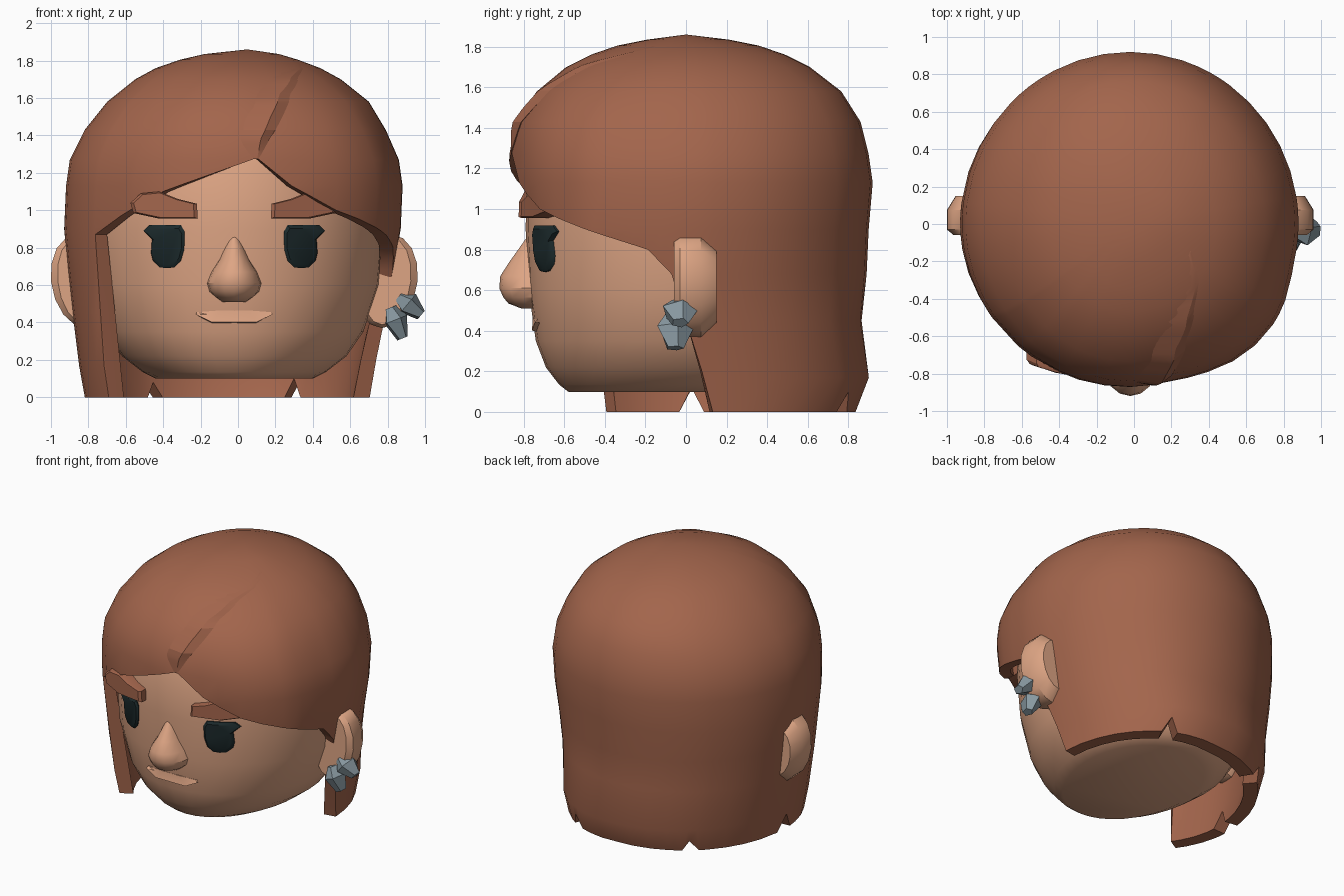
import bpy, bmesh, math
from mathutils import Vector

if "Cube" in bpy.data.objects:
    bpy.data.objects.remove(bpy.data.objects["Cube"])

CX = -0.02  # symmetry plane of the face


def material(name, rgb):
    m = bpy.data.materials.new(name)
    m.diffuse_color = (*rgb, 1)
    m.use_nodes = True
    m.node_tree.nodes["Principled BSDF"].inputs["Base Color"].default_value = m.diffuse_color
    return m


SKIN = material("skin", (0.73, 0.376, 0.231))
HAIR = material("auburn hair", (0.365, 0.13, 0.072))
EYE = material("dark eye", (0.0116, 0.0232, 0.0252))
METAL = material("grey crystal", (0.246, 0.314, 0.352))


def make(name, verts, faces, mat, angle=35):
    me = bpy.data.meshes.new(name)
    me.from_pydata([tuple(v) for v in verts], [], faces)
    me.materials.append(mat)
    bm = bmesh.new()
    bm.from_mesh(me)
    bmesh.ops.remove_doubles(bm, verts=bm.verts, dist=1e-4)
    bmesh.ops.recalc_face_normals(bm, faces=bm.faces)
    bm.to_mesh(me)
    bm.free()
    ob = bpy.data.objects.new(name, me)
    bpy.context.collection.objects.link(ob)
    bpy.ops.object.select_all(action='DESELECT')
    ob.select_set(True)
    bpy.context.view_layer.objects.active = ob
    if angle:
        bpy.ops.object.shade_smooth_by_angle(angle=math.radians(angle))
    return ob


def loft(name, rings, mat, angle=35):
    """Skin closed rings of equal length and cap both ends."""
    n = len(rings[0])
    verts = [p for r in rings for p in r]
    faces = [(k * n + i, k * n + (i + 1) % n, (k + 1) * n + (i + 1) % n, (k + 1) * n + i)
             for k in range(len(rings) - 1) for i in range(n)]
    faces += [tuple(range(n)), tuple(range(len(verts) - n, len(verts)))]
    return make(name, verts, faces, mat, angle)


def lookup(table, z):
    if z <= table[0][0]:
        return table[0][1:]
    for a, b in zip(table, table[1:]):
        if z <= b[0]:
            t = (z - a[0]) / (b[0] - a[0])
            return [p + (q - p) * t for p, q in zip(a[1:], b[1:])]
    return table[-1][1:]


# Head: z, half width, front depth, back depth
HEAD = [(0.10, .42, .58, .50), (0.135, .49, .625, .60), (0.22, .60, .69, .66),
        (0.35, .69, .74, .70), (0.60, .775, .775, .75), (0.90, .80, .79, .78),
        (1.25, .79, .785, .80), (1.50, .66, .66, .68), (1.66, .42, .42, .45)]


def head_point(a, z):
    w, f, b = lookup(HEAD, z)
    c = math.cos(a)
    return (CX + w * math.sin(a), -c * (f if c > 0 else b), z)


loft("head", [[head_point(math.tau * i / 36, row[0]) for i in range(36)] for row in HEAD], SKIN, 40)


def face_point(x, z, off):
    """Point on the front of the head, x measured from the symmetry plane."""
    w, f, _ = lookup(HEAD, z)
    return (CX + x, -f * math.sqrt(max(0, 1 - (x / w) ** 2)) - off, z)


def face_patch(name, outline, steps, mat, side=1, angle=35, flare=0):
    """Raised patch on the face; flare lifts it more towards the temple."""
    cx = sum(p[0] for p in outline) / len(outline)
    cz = sum(p[1] for p in outline) / len(outline)
    rings = []
    for s, off in steps:
        pts = [(cx + (x - cx) * s, cz + (z - cz) * s) for x, z in outline]
        rings.append([face_point(side * x, z, off + (flare * x * x if off > 0 else 0)) for x, z in pts])
    return loft(name, rings, mat, angle)


# Eyes and brows, mirrored
eye = [(.265, .885), (.285, .92), (.36, .92), (.455, .92), (.485, .89), (.44, .845), (.445, .77),
       (.435, .73), (.40, .695), (.36, .69), (.32, .695), (.285, .73), (.268, .79)]
brow = [(.195, .955), (.20, 1.035), (.30, 1.06), (.40, 1.10), (.50, 1.09),
        (.555, 1.04), (.54, .985), (.40, .955)]
for side, label, flare in ((-1, "left", .42), (1, "right", .2)):
    face_patch(label + "_eye", eye, [(1, -.02), (1, .008), (.85, .02)], EYE, side)
    face_patch(label + "_brow", brow, [(1, -.03), (1, .03), (.9, .045)], HAIR, side, 30, flare)

# Nose: z, half width, front y
nose = []
for z, w, y in ((.86, .025, -.785), (.81, .05, -.82), (.74, .08, -.87), (.67, .125, -.915),
                (.61, .148, -.92), (.565, .135, -.90), (.535, .10, -.875), (.51, .065, -.81)):
    nose.append([(CX + w * math.cos(a), -.74 + (y + .74) * math.sin(a), z)
                 for a in (math.pi * i / 8 for i in range(9))])
loft("nose", nose, SKIN, 32)

# Lower lip: a wedge whose lit side faces up and forward
lip_rings = []
for ends, mid, z0, z1, off in ((.20, .07, .455, .465, -.04), (.20, .07, .455, .465, .003),
                               (.205, .12, .443, .402, .022), (.195, .11, .438, .388, -.03)):
    lip_rings.append([face_point(x, z, off) for x, z in ((-ends, z0), (-mid, z1), (mid, z1), (ends, z0))])
loft("lip", lip_rings, SKIN, 20)

# Ears: bevelled in front, bowed back
for side, label in ((-1, "left"), (1, "right")):
    rings = []
    for s, y in ((.78, -.06), (1, -.03), (1, .075), (.72, .15)):
        rings.append([])
        for i in range(16):
            a = math.tau * i / 16
            dx, dz = .165 * math.cos(a) * s, .25 * math.sin(a) * (s if y > 0 else s ** .3)
            rings[-1].append((CX + side * (.815 + dx + .10 * dz), y, .62 + dz))
    loft(label + "_ear", rings, SKIN, 35)


# Earring crystals: faceted, tapered five-sided stones, wider front to back
def crystal(name, start, end, thin, wide):
    p, q = Vector(start), Vector(end)
    d = (q - p).normalized()
    u, v = d.cross(Vector((0, 1, 0))).normalized(), Vector((0, 1, 0))
    rings = []
    for t, r, twist in ((0, .55, 0), (.4, 1.1, .15), (1, .5, .4)):
        rings.append([p.lerp(q, t) + u * (thin * r * math.cos(a)) + v * (wide * r * math.sin(a))
                      for a in (math.tau * i / 5 + twist for i in range(5))])
    loft(name, rings, METAL, 0)


crystal("upper_crystal", (.86, -.03, .54), (.98, -.03, .44), .062, .085)
crystal("lower_crystal", (.815, -.055, .48), (.88, -.055, .315), .062, .088)

# Hair: z, left, right, front, back radii
SHELL = [(0, .80, .72, .72, .83), (.17, .83, .75, .76, .90), (.45, .865, .81, .80, .865),
         (.68, .89, .85, .82, .89), (.90, .91, .89, .845, .90), (1.13, .90, .90, .875, .92),
         (1.27, .88, .88, .87, .90), (1.43, .80, .81, .84, .86), (1.58, .68, .72, .735, .765),
         (1.70, .53, .57, .59, .61), (1.76, .42, .46, .47, .49), (1.805, .29, .34, .34, .36),
         (1.835, .16, .24, .19, .21), (1.86, -.08, .08, 0, 0)]
# Lower edge of the hair: angle from the front, height
EDGE = [(-180, 0), (-147, 0), (-143, .08), (-139, 0), (-97, 0), (-92, .12), (-87, 0), (-57, 0),
        (-55, .87), (-42, .97), (-25, 1.10), (8, 1.28), (20, 1.13), (36, 1.0), (58, .89), (77, .80),
        (85, .68), (90, .45), (95, .2), (99, 0), (148, 0), (152, .10), (156, 0), (180, 0)]


def hair_point(deg, z, scale=1.0):
    l, r, f, b = lookup(SHELL, z)
    if 22 < deg < 75:  # the right front lock swells forward
        scale *= 1 + .05 * math.sin(math.pi * (deg - 22) / 53) * min(1, max(0, (1.8 - z) / .4))
    if deg > 90:  # fuller lower corner behind the right ear
        scale *= 1 - .06 * math.sin(math.radians(2 * deg)) * max(0, 1 - z / .6)
    s, c = math.sin(math.radians(deg)), math.cos(math.radians(deg))
    return Vector((CX + s * scale * (r if s > 0 else l), -c * scale * (f if c > 0 else b), z))


def hair_inner(deg, z):
    """Lining of the shell: moved inward at the sides and down at the crown."""
    p = hair_point(deg, z, .915 - .035 * max(0, 1 - z / .6))
    p.z -= .07 * max(0, (z - 1.3) / .56)
    return p


keys = [e[0] for e in EDGE[:-1]]
angles = sorted(keys + [a for a in range(-180, 180, 9) if min(abs(a - k) for k in keys) > 3])
levels = [row[0] for row in SHELL[:-1]]
ROWS, n = len(levels), len(angles)
verts, faces = [], []
for place, top in ((hair_point, 1.86), (hair_inner, 1.79)):
    base = len(verts)
    for a in angles:
        zb = lookup(EDGE, a)[0]
        verts += [place(a, zb if z < zb + .03 else z) for z in levels]
    verts.append((.05, 0, top))
    for i in range(n):
        p, q = base + i * ROWS, base + (i + 1) % n * ROWS
        faces += [(p + j, q + j, q + j + 1, p + j + 1) for j in range(ROWS - 1)]
        faces.append((p + ROWS - 1, q + ROWS - 1, len(verts) - 1))
for i in range(n):  # rim joining shell and lining
    p, q = i * ROWS, (i + 1) % n * ROWS
    faces.append((p, q, q + n * ROWS + 1, p + n * ROWS + 1))
make("hair", verts, faces, HAIR, 40)

# Hair parting: a lip whose crest drops steeply to the right
PART = [(1.275, 5, 8, 8.5, 1.003), (1.38, 0, 9.5, 13, 1.03), (1.50, 3, 14, 19.5, 1.045),
        (1.62, 9, 20, 26, 1.045), (1.72, 20, 33, 39, 1.04), (1.80, 58, 63, 66, 1.005)]
STEPS = 24
rows = []
for k in range(STEPS + 1):
    z = 1.275 + (1.80 - 1.275) * k / STEPS
    left, crest, right, lift = lookup(PART, z)
    rows.append([hair_point(left, z, .992), hair_point(crest, z, lift),
                 hair_point(right, z, 1.004), hair_point(crest, z, .97)])
loft("hair_parting", rows, HAIR, 18)
